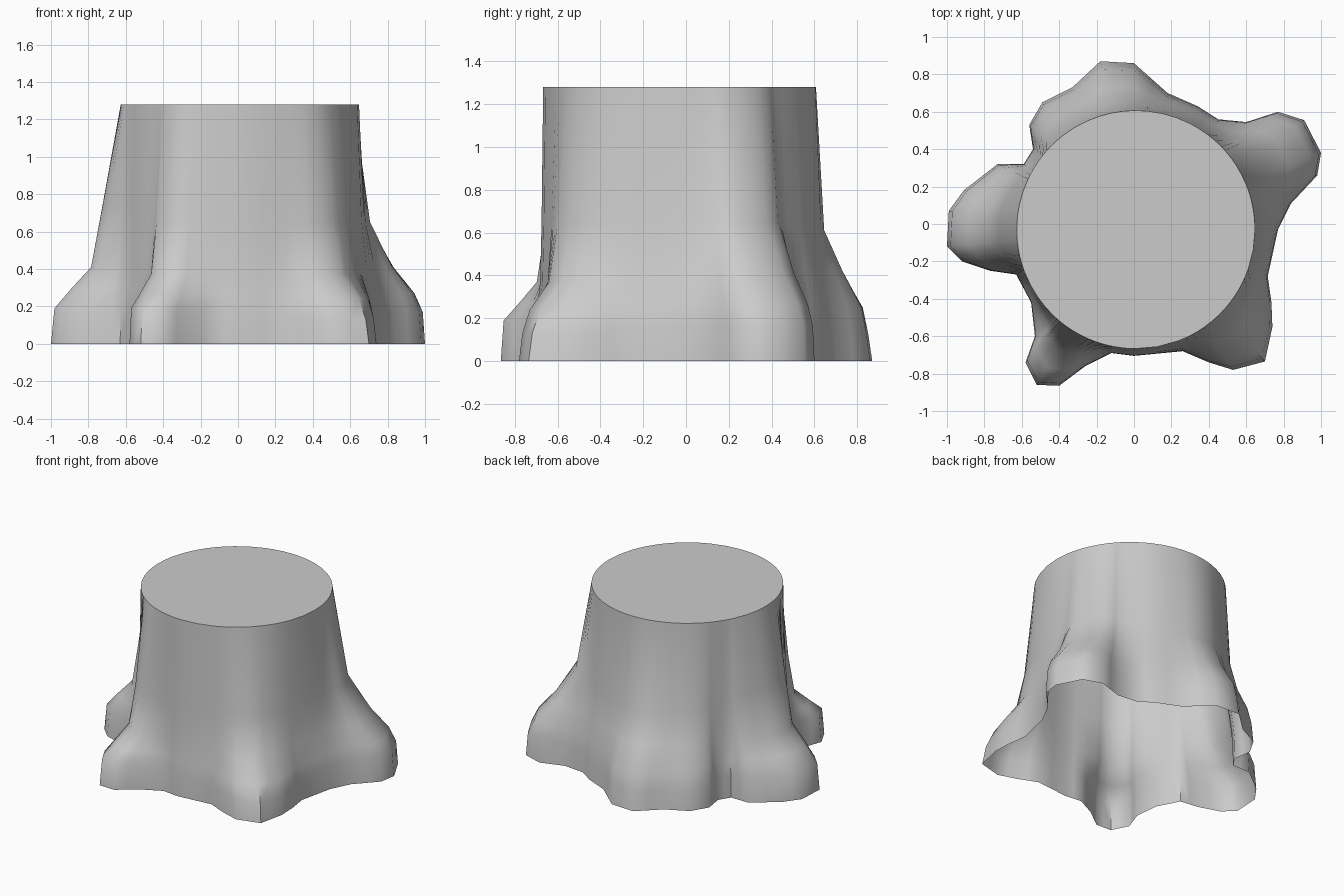
import bpy, bmesh, math

if "Cube" in bpy.data.objects:
    bpy.data.objects.remove(bpy.data.objects["Cube"])

CX, CY, TOP_R, HEIGHT = 0.01, -0.03, 0.637, 1.28

# ground outline of the trunk with its five roots, counter-clockwise
OUTLINE = [(.77, -.03), (.84, .11), (.98, .26), (1, .38), (.91, .555), (.77, .6),
           (.6, .545), (.45, .56), (.34, .63), (.18, .7), (0, .86), (-.18, .87),
           (-.33, .73), (-.49, .65), (-.56, .53), (-.54, .4), (-.59, .32), (-.73, .32),
           (-.91, .18), (-.99, .07), (-1, -.12), (-.92, -.2), (-.77, -.25), (-.63, -.27),
           (-.55, -.42), (-.53, -.6), (-.58, -.74), (-.52, -.86), (-.4, -.865),
           (-.26, -.76), (-.12, -.69), (0, -.705), (.26, -.68), (.4, -.74),
           (.53, -.78), (.7, -.735), (.74, -.55), (.735, -.42), (.715, -.28)]

# each root: angle, then (height, share of the spread left) from ground to top
ROOTS = [
    (26, [(0, 1), (.17, .97), (.27, .86), (.41, .58), (.65, .24), (HEIGHT, 0)]),
    (97, [(0, 1), (.13, .93), (.25, .84), (.42, .49), (.61, .15), (HEIGHT, 0)]),
    (181, [(0, 1), (.19, .95), (.3, .7), (.41, .43), (.75, .26), (HEIGHT, 0)]),
    (241, [(0, 1), (.19, .95), (.27, .68), (.37, .36), (.65, .2), (HEIGHT, 0)]),
    (310, [(0, 1), (.13, .93), (.24, .78), (.37, .38), (.65, .2), (HEIGHT, 0)]),
]


def profile(angle):
    """Blend the profiles of the two roots either side of an angle."""
    for i, (a, prof_a) in enumerate(ROOTS):
        b, prof_b = ROOTS[(i + 1) % len(ROOTS)]
        span, d = (b - a) % 360, (angle - a) % 360
        if d <= span:
            t = d / span
            t = t * t * (3 - 2 * t)
            return [(p[0] + (q[0] - p[0]) * t, p[1] + (q[1] - p[1]) * t)
                    for p, q in zip(prof_a, prof_b)]


# halve the outline edges so the cut top is round
points = []
for i, p in enumerate(OUTLINE):
    q = OUTLINE[(i + 1) % len(OUTLINE)]
    points += [p, ((p[0] + q[0]) / 2, (p[1] + q[1]) / 2)]

# trunk wall: one column of vertices per outline point
bm = bmesh.new()
columns = []
for x, y in points:
    dx, dy = x - CX, y - CY
    r, a = math.hypot(dx, dy), math.atan2(dy, dx)
    col = []
    for z, f in profile(math.degrees(a)):
        rr = TOP_R + (r - TOP_R) * f
        col.append(bm.verts.new((CX + rr * math.cos(a), CY + rr * math.sin(a), z)))
    columns.append(col)
for i, a in enumerate(columns):
    b = columns[(i + 1) % len(columns)]
    for k in range(len(a) - 1):
        bm.faces.new((a[k], b[k], b[k + 1], a[k + 1]))

# flat cut top; the underside stays open
bm.faces.new([c[-1] for c in columns])
mesh = bpy.data.meshes.new("tree_stump")
bm.to_mesh(mesh)
bm.free()
stump = bpy.data.objects.new("tree_stump", mesh)
bpy.context.collection.objects.link(stump)
bpy.context.view_layer.objects.active = stump
stump.select_set(True)
bpy.ops.object.shade_smooth_by_angle(angle=math.radians(50))
